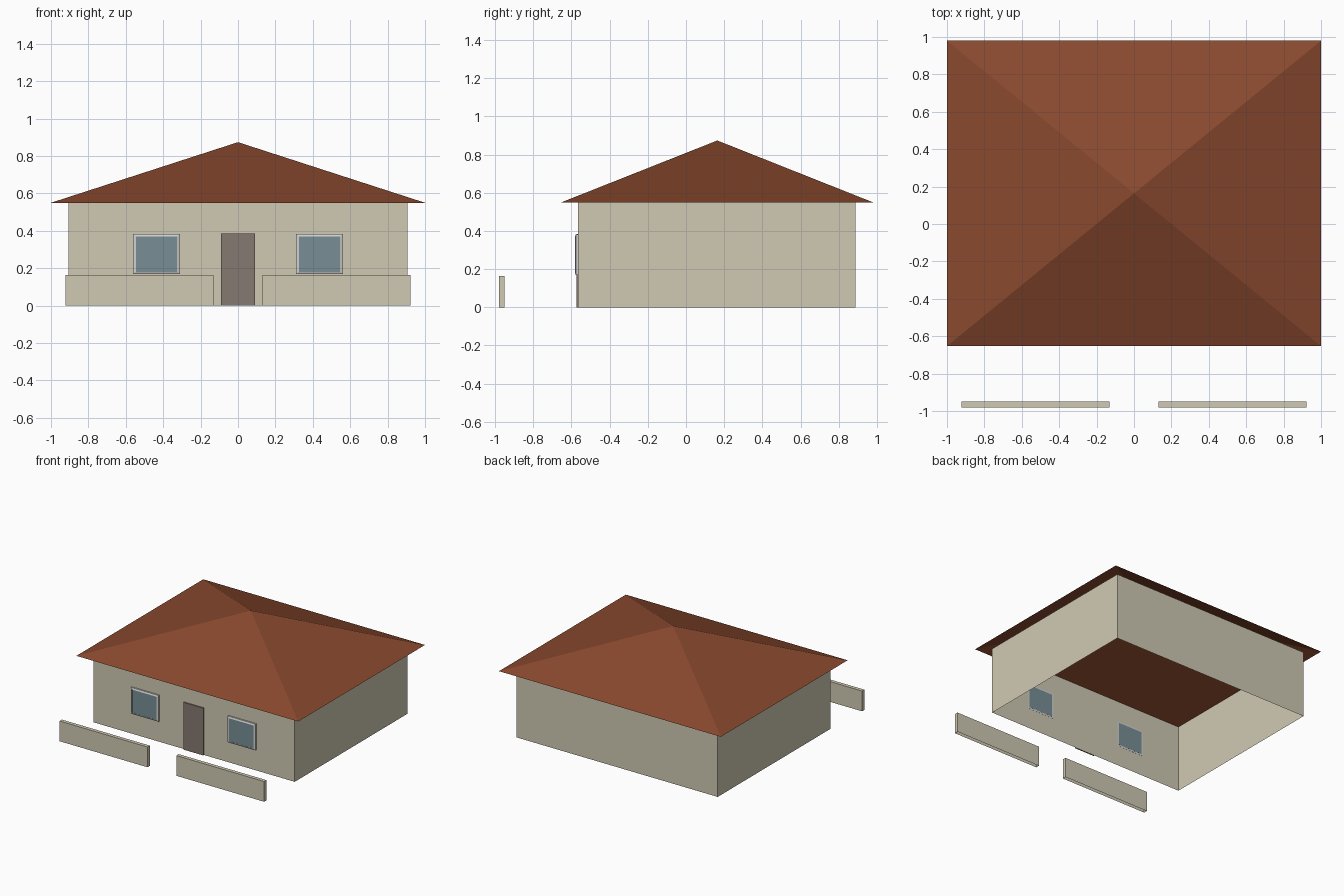
import bpy, bmesh

if "Cube" in bpy.data.objects:
    bpy.data.objects.remove(bpy.data.objects["Cube"])


def material(name, rgb):
    # sRGB 0-255 to linear
    lin = [((c / 255 + 0.055) / 1.055) ** 2.4 for c in rgb]
    m = bpy.data.materials.new(name)
    m.diffuse_color = (*lin, 1)
    m.use_nodes = True
    m.node_tree.nodes["Principled BSDF"].inputs["Base Color"].default_value = m.diffuse_color
    return m


PLASTER = material("beige_plaster", (208, 201, 179))
TILE = material("brown_roof", (137, 73, 46))
DOOR = material("door_brown", (134, 122, 114))
FRAME = material("light_grey_frame", (207, 207, 205))
GLASS = material("blue_grey_glass", (120, 143, 150))


def finish(name, bm, mat):
    mesh = bpy.data.meshes.new(name)
    bm.to_mesh(mesh)
    bm.free()
    mesh.materials.append(mat)
    ob = bpy.data.objects.new(name, mesh)
    bpy.context.collection.objects.link(ob)
    return ob


def box(name, x, y, z, mat, open_below=False, open_above=False):
    bm = bmesh.new()
    bmesh.ops.create_cube(bm, size=1)
    for v in bm.verts:
        for i, (lo, hi) in enumerate((x, y, z)):
            v.co[i] = lo if v.co[i] < 0 else hi
    bm.normal_update()
    gone = [f for f in bm.faces if (open_below and f.normal.z < -0.5)
            or (open_above and f.normal.z > 0.5)]
    bmesh.ops.delete(bm, geom=gone, context='FACES_ONLY')
    return finish(name, bm, mat)


# Walls: thin shell, open at top and bottom
box("walls", (-0.907, 0.907), (-0.565, 0.887), (0, 0.55), PLASTER, True, True)

# Roof: pyramid shell, open underneath
bm = bmesh.new()
base = [bm.verts.new(p) for p in
        ((-1, -0.653, 0.55), (1, -0.653, 0.55), (1, 0.98, 0.55), (-1, 0.98, 0.55))]
apex = bm.verts.new((0, 0.164, 0.874))
for i in range(4):
    bm.faces.new((base[i], base[(i + 1) % 4], apex))
finish("roof", bm, TILE)

# Door
box("door", (-0.09, 0.09), (-0.575, -0.5655), (0, 0.385), DOOR)

for side, s in (("left", -1), ("right", 1)):
    # Window frame: square ring sloping out towards the glass
    bm = bmesh.new()
    cx, cz = s * 0.436, 0.275
    rings = []
    for hx, hz, y in ((0.125, 0.107, -0.564), (0.125, 0.107, -0.577),
                      (0.110, 0.094, -0.582), (0.110, 0.094, -0.564)):
        rings.append([bm.verts.new((cx + a * hx, y, cz + b * hz))
                      for a, b in ((-1, -1), (1, -1), (1, 1), (-1, 1))])
    for k in range(4):
        r, q = rings[k], rings[(k + 1) % 4]
        for i in range(4):
            j = (i + 1) % 4
            bm.faces.new((r[i], r[j], q[j], q[i]))
    bmesh.ops.recalc_face_normals(bm, faces=bm.faces)
    finish(side + "_window_frame", bm, FRAME)
    # Glass pane
    box(side + "_window_pane", (cx - 0.11, cx + 0.11), (-0.581, -0.5635),
        (cz - 0.094, cz + 0.094), GLASS)
    # Low garden wall
    box(side + "_garden_wall", sorted((s * 0.13, s * 0.922)), (-0.98, -0.95), (0, 0.165),
        PLASTER, open_below=True)
